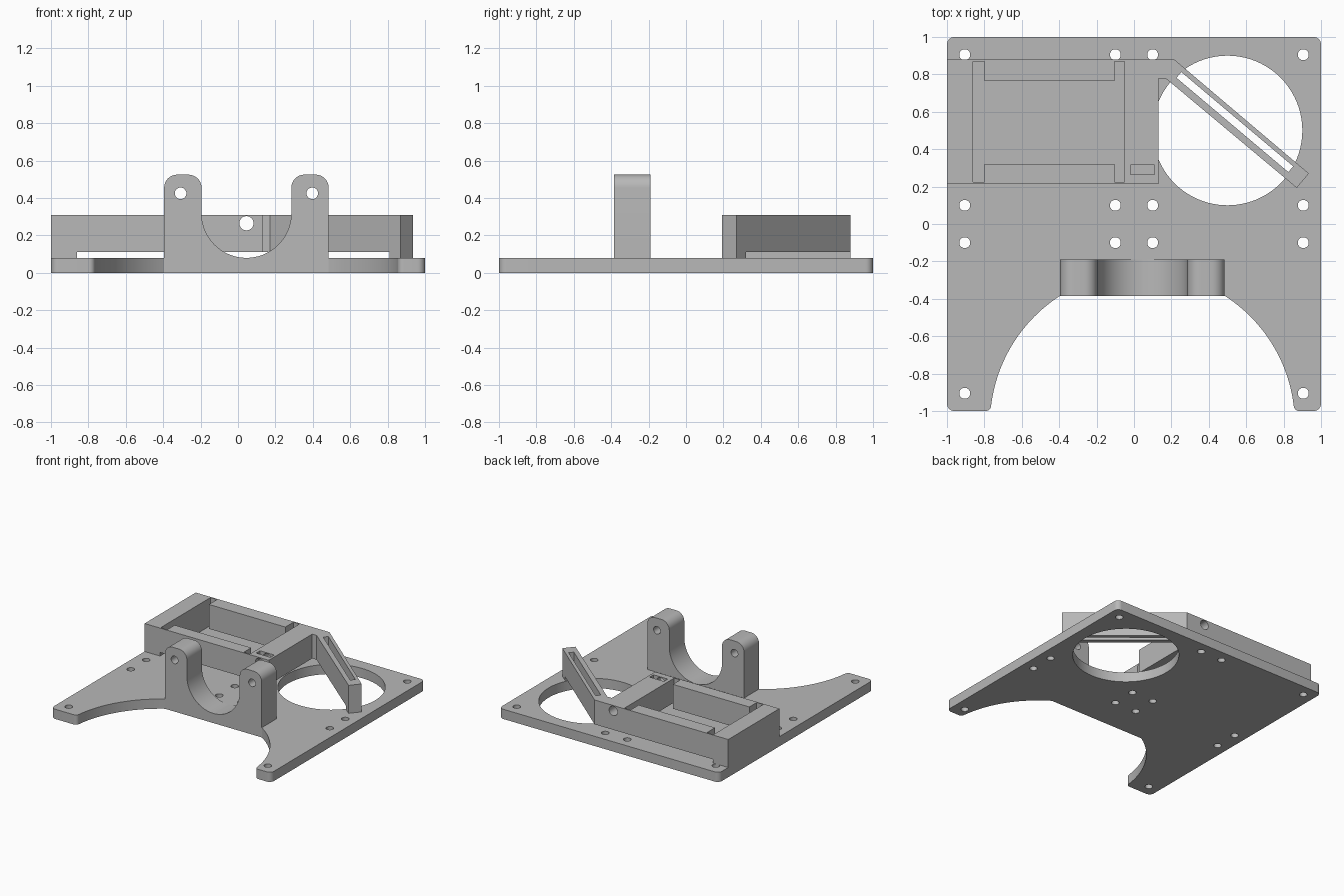
import bpy, bmesh, math
from mathutils import Vector

if "Cube" in bpy.data.objects:
    bpy.data.objects.remove(bpy.data.objects["Cube"], do_unlink=True)

# one material for everything
grey = bpy.data.materials.new("light_grey")
grey.use_nodes = True
COLOUR = (0.48, 0.48, 0.48, 1)
grey.diffuse_color = COLOUR
grey.node_tree.nodes["Principled BSDF"].inputs["Base Color"].default_value = COLOUR

PLATE_TOP, HOUSING_TOP, MID_X = 0.08, 0.31, 0.045


def arc(cx, cy, r, start, end, steps=8):
    """Points along an arc, angles in degrees."""
    angles = [math.radians(start + (end - start) * i / steps) for i in range(steps + 1)]
    return [(cx + r * math.cos(a), cy + r * math.sin(a)) for a in angles]


def circle(cx, cy, r, steps=32):
    return arc(cx, cy, r, 0, 360, steps)[:-1]


def rect(x0, x1, y0, y1):
    return [(x0, y0), (x1, y0), (x1, y1), (x0, y1)]


def prism(name, outlines, low, high, axis="Z"):
    """Extrude outlines along z, or xz outlines along y."""
    bm = bmesh.new()
    for outline in outlines:
        def ring(d):
            return [bm.verts.new((u, v, d) if axis == "Z" else (u, d, v)) for u, v in outline]
        a, b = ring(low), ring(high)
        bm.faces.new(a[::-1])
        bm.faces.new(b)
        for i in range(len(a)):
            j = (i + 1) % len(a)
            bm.faces.new((a[i], a[j], b[j], b[i]))
    bmesh.ops.recalc_face_normals(bm, faces=bm.faces)
    mesh = bpy.data.meshes.new(name)
    bm.to_mesh(mesh)
    bm.free()
    mesh.materials.append(grey)
    obj = bpy.data.objects.new(name, mesh)
    bpy.context.collection.objects.link(obj)
    return obj


def cut(target, outlines, low, high, axis="Z"):
    """Subtract prisms from the target and drop the cutter."""
    cutter = prism("cutter", outlines, low, high, axis)
    cutter.hide_render = True
    mod = target.modifiers.new("cut", "BOOLEAN")
    mod.operation, mod.solver, mod.object = "DIFFERENCE", "EXACT", cutter
    bpy.ops.object.select_all(action="DESELECT")
    bpy.context.view_layer.objects.active = target
    target.select_set(True)
    bpy.ops.object.modifier_apply(modifier=mod.name)
    bpy.data.objects.remove(cutter, do_unlink=True)


# base plate: rounded corners, arched front opening, straight edge below the cradle
R, ARCH_R, ARCH_Y, TOE_R = 0.04, 0.815, -1.07, 0.03
toe_y = -1 + TOE_R
low_angle = math.degrees(math.asin((toe_y - ARCH_Y) / ARCH_R))
high_angle = math.degrees(math.acos(0.44 / ARCH_R))
toe_x = ARCH_R * math.cos(math.radians(low_angle)) + TOE_R
outline = (
    arc(1 - R, 1 - R, R, 0, 90)
    + arc(R - 1, 1 - R, R, 90, 180)
    + arc(R - 1, R - 1, R, 180, 270)
    + arc(MID_X - toe_x, toe_y, TOE_R, 270, 360)
    + arc(MID_X, ARCH_Y, ARCH_R, 180 - low_angle, 180 - high_angle, 24)[1:]
    + arc(MID_X, ARCH_Y, ARCH_R, high_angle, low_angle, 24)[:-1]
    + arc(MID_X + toe_x, toe_y, TOE_R, 180, 270)
    + arc(1 - R, R - 1, R, 270, 360)
)
plate = prism("base_plate", [outline], 0, PLATE_TOP)

# fan opening and screw holes
screws = [(x, y) for y in (0.905, 0.1, -0.1) for x in (-0.905, -0.1, 0.1, 0.905)]
screws += [(-0.905, -0.905), (0.905, -0.905)]
cut(plate, [circle(0.5, 0.5, 0.4, 96)] + [circle(x, y, 0.029) for x, y in screws], -0.1, 0.2)

# cradle: two mirrored rounded towers meeting under a round saddle
parts = [plate]
for side, name in ((-1, "right_cradle_tower"), (1, "left_cradle_tower")):
    profile = [(0.44, PLATE_TOP)] + arc(0.37, 0.455, 0.07, 0, 90)
    profile += arc(0.31, 0.455, 0.07, 90, 180) + arc(0, 0.32, 0.24, 0, -90, 24)
    tower = prism(name, [[(MID_X + side * u, v) for u, v in profile]], -0.385, -0.19, "Y")
    cut(tower, [circle(MID_X + side * 0.352, 0.425, 0.031)], -0.5, 0, "Y")
    parts.append(tower)

# housing with the slanted arm, raised slightly off the plate
end_outer, end_inner = Vector((0.935, 0.27)), Vector((0.87, 0.193))
housing = prism("housing_and_arm", [[
    (-1, 0.215), (0.13, 0.215), (0.13, 0.778), (0.17, 0.778),
    end_inner, end_outer, (0.215, 0.88), (-1, 0.88)]], 0.11, HOUSING_TOP)

# pocket with wider slots at both ends
cut(housing, [[
    (-0.86, 0.225), (-0.80, 0.225), (-0.80, 0.32), (-0.105, 0.32),
    (-0.105, 0.225), (-0.05, 0.225), (-0.05, 0.87), (-0.105, 0.87),
    (-0.105, 0.765), (-0.80, 0.765), (-0.80, 0.87), (-0.86, 0.87)]], 0, 0.5)

# long slot through the arm
a, b = Vector((0.24, 0.797)), Vector((0.838, 0.293))
across = (b - a).orthogonal().normalized() * 0.02
cut(housing, [[a - across, b - across, b + across, a + across]], 0, 0.5)

# rod hole and nut trap
cut(housing, [circle(MID_X, 0.265, 0.038)], 0, 1, "Y")
cut(housing, [rect(-0.02, 0.11, 0.265, 0.315)], 0.2, 0.5)
parts.append(housing)

# feet that carry the housing: side wall strip and arm end
parts.append(prism("housing_foot", [rect(-1, -0.86, 0.215, 0.88)], PLATE_TOP, 0.11))
along = (a - b).normalized() * 0.08
parts.append(prism("arm_foot", [[
    end_inner, end_outer, end_outer + along, end_inner + along]], PLATE_TOP, 0.11))

# smooth round walls, keep edges sharp
bpy.ops.object.select_all(action="DESELECT")
for part in parts:
    part.select_set(True)
bpy.context.view_layer.objects.active = plate
bpy.ops.object.shade_smooth_by_angle(angle=math.radians(30))
